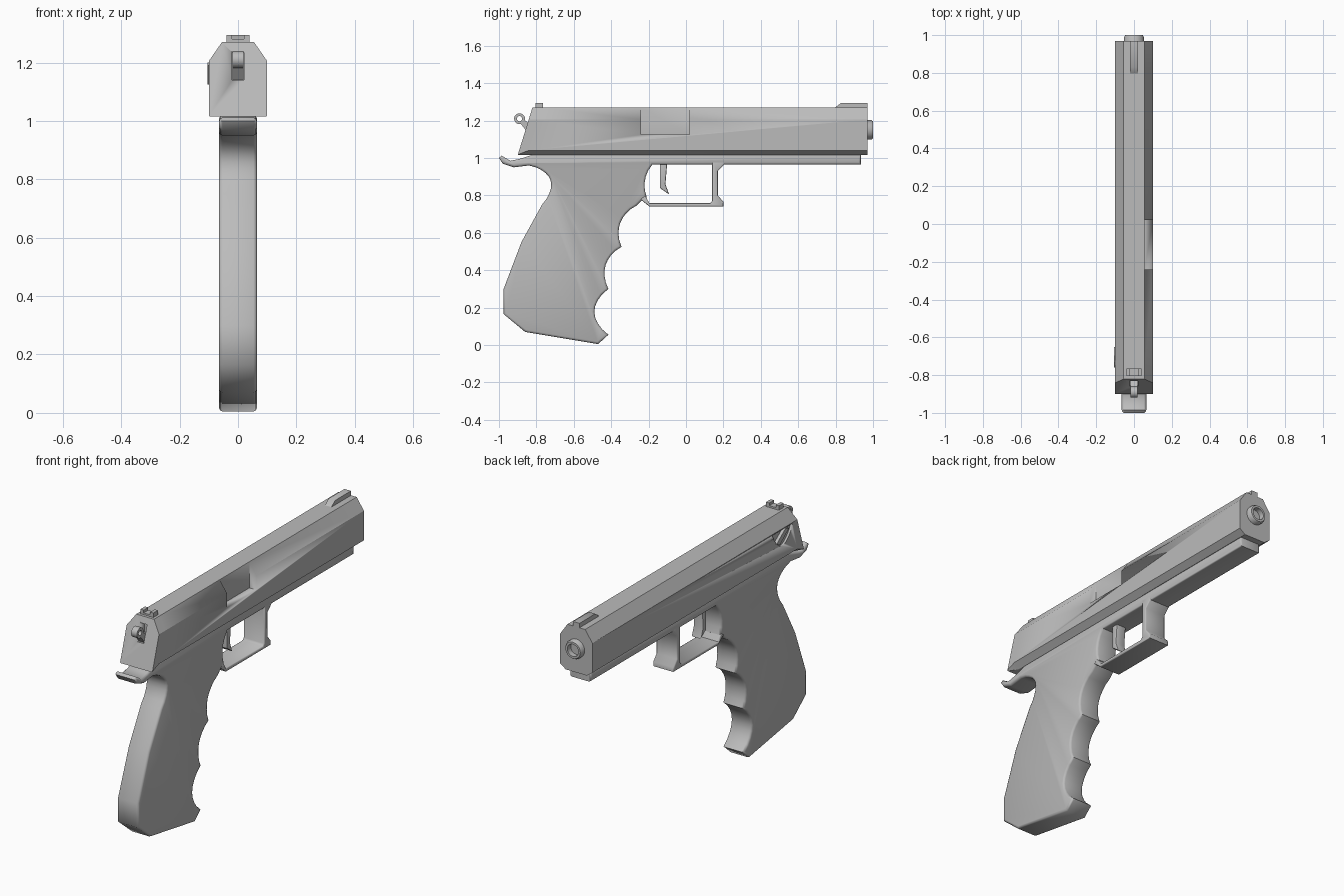
import bpy, bmesh, math
from mathutils import Matrix, Vector

cube = bpy.data.objects.get("Cube")
if cube:
    bpy.data.objects.remove(cube, do_unlink=True)

grey = bpy.data.materials.new("gunmetal_grey")
grey.use_nodes = True
COLOUR = (0.5, 0.5, 0.5, 1)
grey.diffuse_color = COLOUR
grey.node_tree.nodes["Principled BSDF"].inputs["Base Color"].default_value = COLOUR


def finish(name, bm, angle=40):
    bmesh.ops.recalc_face_normals(bm, faces=bm.faces[:])
    mesh = bpy.data.meshes.new(name)
    bm.to_mesh(mesh)
    bm.free()
    ob = bpy.data.objects.new(name, mesh)
    bpy.context.collection.objects.link(ob)
    mesh.materials.append(grey)
    bpy.ops.object.select_all(action='DESELECT')
    ob.select_set(True)
    bpy.context.view_layer.objects.active = ob
    bpy.ops.object.shade_smooth_by_angle(angle=math.radians(angle))
    return ob


def arc(p, q, sag, n=8):
    """Points from p up to (not including) q, bulging left by sag."""
    p, q = Vector(p), Vector(q)
    d = q - p
    left = Vector((-d.y, d.x)).normalized()
    return [tuple(p + d * (i / n) + left * sag * math.sin(math.pi * i / n) ** 0.8)
            for i in range(n)]


def prism(name, pts, half, x=0, bevel=0, angle=40):
    """Side outline (y, z) extruded across x, with rounded side edges."""
    bm = bmesh.new()
    face = bm.faces.new([bm.verts.new((x - half, y, z)) for y, z in pts])
    new = bmesh.ops.extrude_face_region(bm, geom=[face])["geom"]
    bmesh.ops.translate(bm, vec=(2 * half, 0, 0),
                        verts=[v for v in new if isinstance(v, bmesh.types.BMVert)])
    bmesh.ops.recalc_face_normals(bm, faces=bm.faces[:])
    if bevel:
        rim = [e for e in bm.edges if abs(e.verts[0].co.x - e.verts[1].co.x) < 1e-5]
        bmesh.ops.bevel(bm, geom=rim, offset=bevel, segments=2, profile=0.5,
                        affect='EDGES', clamp_overlap=True)
    return finish(name, bm, angle)


def box(name, x, y, z):
    return prism(name, [(y[0], z[0]), (y[1], z[0]), (y[1], z[1]), (y[0], z[1])],
                 (x[1] - x[0]) / 2, (x[0] + x[1]) / 2)


def lathe(name, profile, centre, axis, n=24):
    """Closed (radius, height) loop turned about an axis."""
    bm = bmesh.new()
    rings = [[bm.verts.new((r * math.cos(math.tau * i / n), r * math.sin(math.tau * i / n), h))
              for i in range(n)] for r, h in profile]
    for a, b in zip(rings, rings[1:] + rings[:1]):
        for i in range(n):
            j = (i + 1) % n
            bm.faces.new((a[i], a[j], b[j], b[i]))
    turn = Vector((0, 0, 1)).rotation_difference(Vector(axis)).to_matrix().to_4x4()
    bmesh.ops.transform(bm, matrix=Matrix.Translation(centre) @ turn, verts=bm.verts[:])
    return finish(name, bm)


def cut(target, cutter):
    mod = target.modifiers.new("cut", 'BOOLEAN')
    mod.object = cutter
    mod.operation = 'DIFFERENCE'
    mod.solver = 'EXACT'
    bpy.context.view_layer.objects.active = target
    bpy.ops.object.modifier_apply(modifier=mod.name)
    bpy.data.objects.remove(cutter, do_unlink=True)


# Slide: chamfered section lofted along y, with a sloping rear face
bm = bmesh.new()
rings = []
for y, inner, low in ((-0.9, 0.095, 1.018), (-0.85, 0.065, 1.04), (0.97, 0.065, 1.04)):
    half = [(inner, 1.015), (0.1, low), (0.1, 1.205), (0.055, 1.27)]
    section = half + [(-x, z) for x, z in reversed(half)]
    slope = 0.31 if y < 0 else 0
    rings.append([bm.verts.new((x, y + (z - 1.015) * slope, z)) for x, z in section])
for a, b in zip(rings, rings[1:]):
    for i in range(len(a)):
        j = (i + 1) % len(a)
        bm.faces.new((a[i], a[j], b[j], b[i]))
bm.faces.new(rings[0])
bm.faces.new(rings[-1])
slide = finish("slide", bm, 20)

# Ejection port, hammer slot and safety recess
cut(slide, box("port_cutter", (0.056, 0.2), (-0.24, 0.02), (1.125, 1.4)))
cut(slide, box("slot_cutter", (-0.02, 0.02), (-1, -0.8), (1.14, 1.235)))
half_disc = arc((-0.8, 1.2), (-0.62, 1.2), -0.09, 16) + [(-0.62, 1.2)]
cut(slide, prism("recess_cutter", half_disc, 0.02, -0.108))

# Safety lever lying diagonally in the recess
prism("safety_lever", [(-0.76, 1.19), (-0.73, 1.2), (-0.65, 1.14), (-0.68, 1.125)],
      0.009, -0.096)

# Barrel with open bore
lathe("barrel", [(0.052, 0), (0.052, 0.21), (0.046, 0.22), (0.034, 0.22), (0.034, 0)],
      (0, 0.78, 1.15), (0, 1, 0))

# Sights
prism("front_sight", [(0.79, 1.265), (0.97, 1.265), (0.97, 1.295), (0.83, 1.295)], 0.02)
box("rear_sight_base", (-0.04, 0.04), (-0.805, -0.765), (1.265, 1.28))
for side, x in (("left", 0.03), ("right", -0.03)):
    box("rear_sight_post_" + side, (x - 0.01, x + 0.01), (-0.805, -0.765), (1.27, 1.295))

# Hammer: ring spur on a short arm
lathe("hammer_ring", [(0.029, -0.018), (0.029, 0.018), (0.014, 0.018), (0.014, -0.018)],
      (0, -0.89, 1.21), (1, 0, 0))
prism("hammer_arm", [(-0.885, 1.185), (-0.85, 1.14), (-0.79, 1.14), (-0.79, 1.17),
                     (-0.83, 1.18), (-0.868, 1.205)], 0.018)

# Frame with tail, contoured neck and finger grooves
outline = (
    [(-0.81, 1.02), (-0.89, 0.995), (-0.94, 0.985), (-0.985, 1.012), (-1, 1),
     (-0.98, 0.97), (-0.92, 0.95)]
    + arc((-0.84, 0.96), (-0.77, 0.75), 0.085, 10)
    + [(-0.77, 0.75), (-0.88, 0.55), (-0.975, 0.3), (-0.975, 0.165), (-0.86, 0.07),
       (-0.47, 0.005)]
    + arc((-0.415, 0.055), (-0.415, 0.3), 0.075)
    + arc((-0.415, 0.3), (-0.345, 0.525), 0.052)
    + arc((-0.345, 0.525), (-0.265, 0.745), 0.05)
    + [(-0.265, 0.745), (-0.235, 0.775)]
    + arc((-0.21, 0.79), (-0.18, 0.965), 0.025, 5)
    + [(-0.18, 0.965), (0.935, 0.965), (0.935, 1.02)]
)
prism("frame_and_grip", outline, 0.065, bevel=0.012, angle=50)

# Trigger guard and trigger
prism("trigger_guard",
      [(-0.245, 0.78), (-0.195, 0.74), (0.2, 0.74), (0.2, 0.765), (0.17, 0.8),
       (0.17, 0.93), (0.21, 0.97), (0.21, 0.99), (0.14, 0.99), (0.14, 0.77),
       (0.13, 0.758), (-0.195, 0.758), (-0.22, 0.8)], 0.065, bevel=0.006, angle=50)
prism("trigger", [(-0.14, 0.98), (-0.14, 0.84), (-0.09, 0.805), (-0.11, 0.86),
                  (-0.1, 0.98)], 0.03, bevel=0.006)
